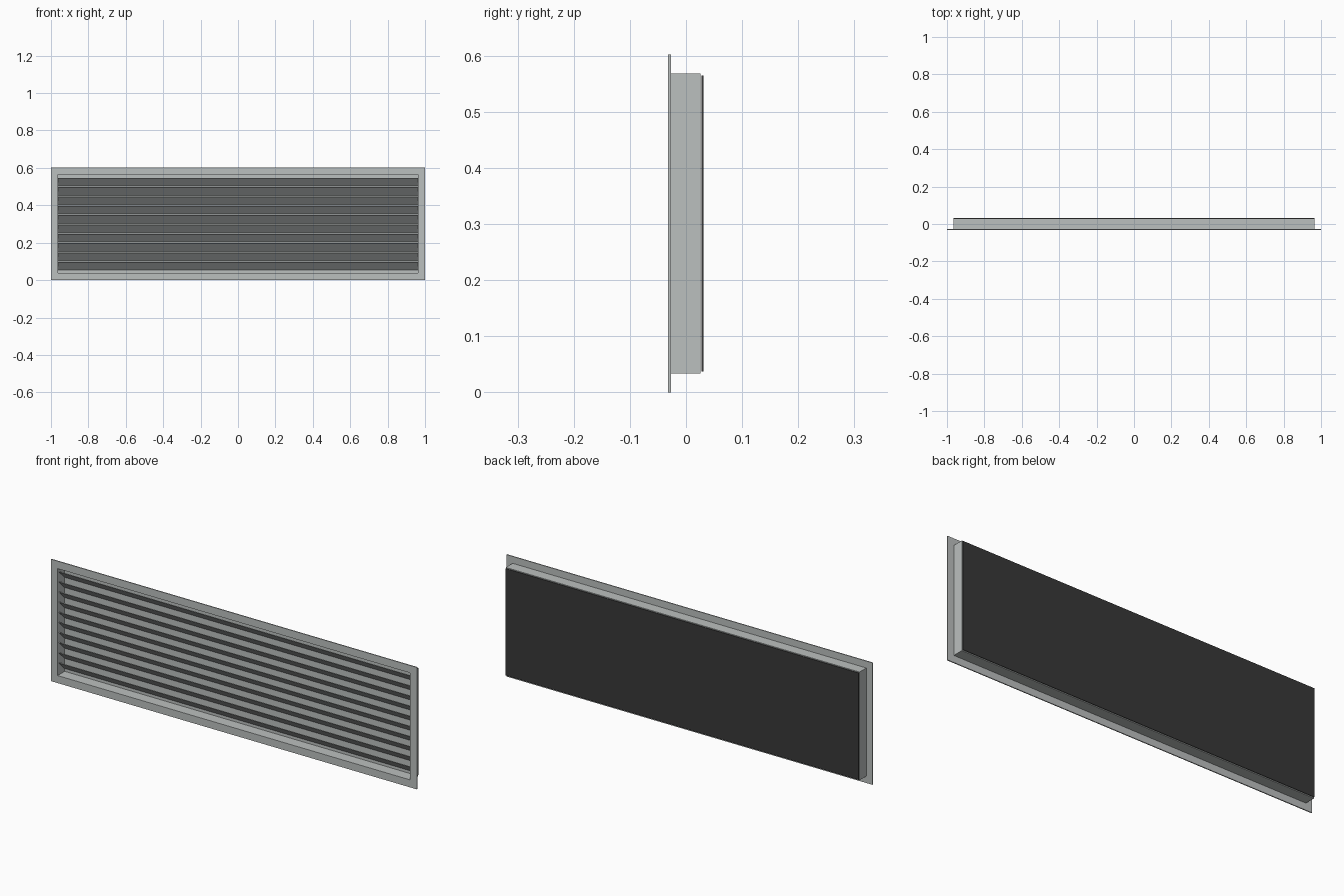
import bpy
import bmesh
from math import radians
from mathutils import Matrix, Vector

cube = bpy.data.objects.get("Cube")
if cube:
    bpy.data.objects.remove(cube, do_unlink=True)


def material(name, color):
    mat = bpy.data.materials.new(name)
    mat.use_nodes = True
    mat.diffuse_color = color
    mat.node_tree.nodes["Principled BSDF"].inputs["Base Color"].default_value = color
    return mat


GREY = material("light grey metal", (0.50, 0.525, 0.52, 1))
BLACK = material("black backing", (0.04, 0.04, 0.04, 1))

MID_Z = 0.301
HALF_W, HALF_H = 0.966, 0.267      # duct box half size
FLANGE_Y, BOX_FRONT, BOX_BACK = -0.032, -0.027, 0.026


def finish(name, bm, mat):
    bmesh.ops.recalc_face_normals(bm, faces=bm.faces)
    mesh = bpy.data.meshes.new(name)
    bm.to_mesh(mesh)
    bm.free()
    mesh.materials.append(mat)
    obj = bpy.data.objects.new(name, mesh)
    bpy.context.collection.objects.link(obj)
    return obj


def box(name, center, size, mat, tilt=0):
    bm = bmesh.new()
    bmesh.ops.create_cube(bm, size=1)
    bm.transform(Matrix.Translation(center) @ Matrix.Rotation(tilt, 4, "X")
                 @ Matrix.Diagonal((*size, 1)))
    return finish(name, bm, mat)


def ring(name, outer, inner, y0, y1, mat):
    """Rectangular frame between an outer and inner half size."""
    bm = bmesh.new()
    loops = []
    for (w, h), y in ((outer, y0), (outer, y1), (inner, y1), (inner, y0)):
        loops.append([bm.verts.new((sx * w, y, MID_Z + sz * h))
                      for sx, sz in ((-1, -1), (1, -1), (1, 1), (-1, 1))])
    for a, b in zip(loops, loops[1:] + loops[:1]):
        for i in range(4):
            j = (i + 1) % 4
            bm.faces.new((a[i], a[j], b[j], b[i]))
    return finish(name, bm, mat)


# Face flange and duct box behind it
wall = 0.003
inner = (HALF_W - wall, HALF_H - wall)
ring("front_flange", (1.0, MID_Z), inner, FLANGE_Y, BOX_FRONT, GREY)
ring("box_walls", (HALF_W, HALF_H), inner, BOX_FRONT, BOX_BACK, GREY)
box("box_back", Vector((0, BOX_BACK - wall / 2, MID_Z)),
    (2 * inner[0], wall, 2 * inner[1]), GREY)

# Dark backing sheet just behind the box
box("backing_sheet", Vector((0, 0.0295, MID_Z)),
    (2 * HALF_W - 0.004, 0.003, 2 * HALF_H - 0.006), BLACK)

# Slanted louvre blades, front edge high
COUNT, PITCH = 10, 0.05
for i in range(COUNT):
    z = MID_Z - 0.001 + (i - (COUNT - 1) / 2) * PITCH
    box(f"louvre_blade_{i + 1}", Vector((0, 0, z)),
        (2 * inner[0], 0.06, 0.003), GREY, radians(-45))
